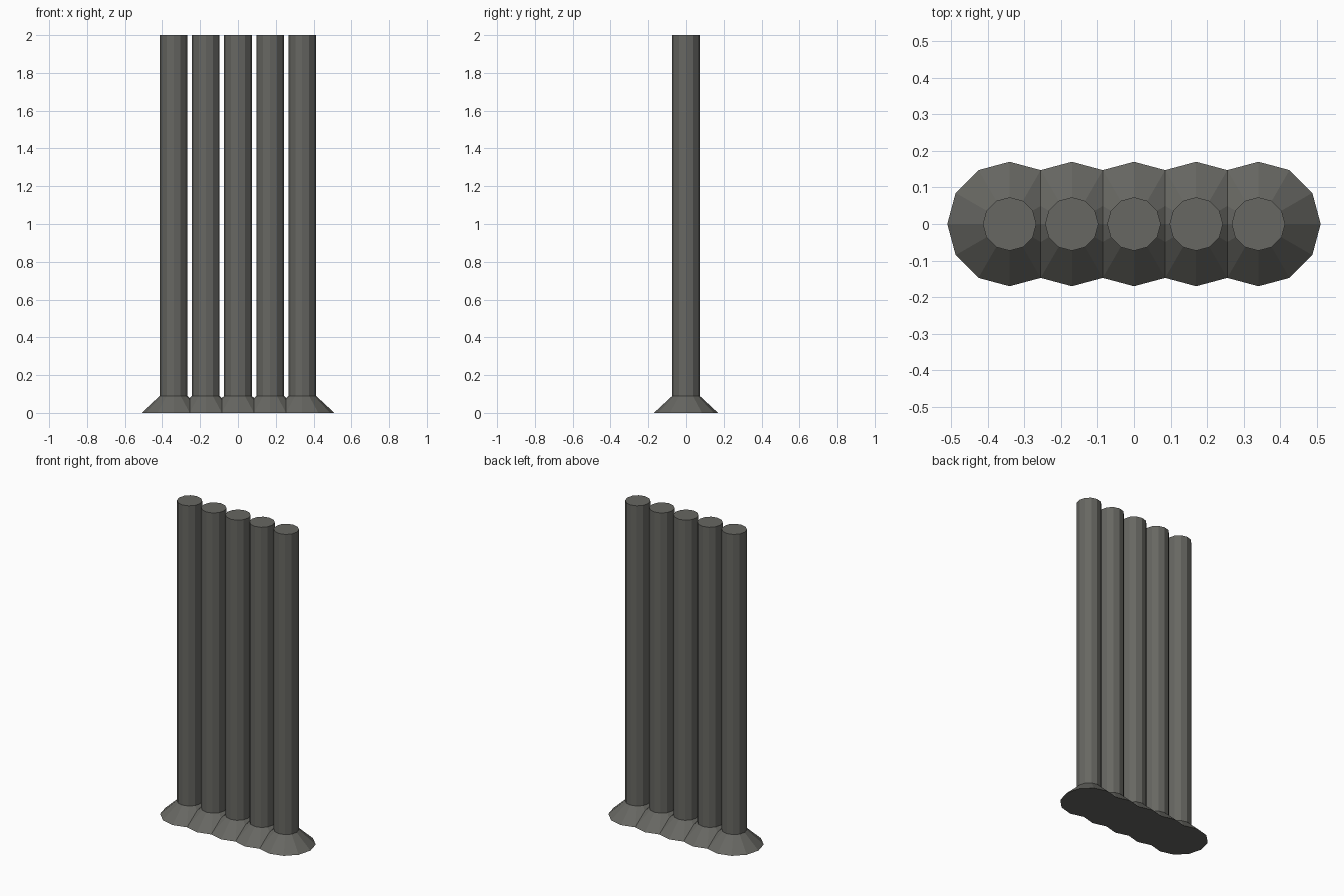
import bpy, bmesh, math
from mathutils import Vector

if "Cube" in bpy.data.objects:
    bpy.data.objects.remove(bpy.data.objects["Cube"])

SIDES, SPACING, COUNT = 12, 0.17, 5
R_POST, R_FOOT = 0.073, 0.17
Z_FOOT, HEIGHT = 0.09, 2.0

grey = bpy.data.materials.new("dark_warm_grey")
grey.diffuse_color = (0.135, 0.135, 0.122, 1.0)
grey.use_nodes = True
grey.node_tree.nodes["Principled BSDF"].inputs["Base Color"].default_value = grey.diffuse_color


def ring(bm, r, z):
    return [bm.verts.new((r * math.cos(2 * math.pi * i / SIDES),
                          r * math.sin(2 * math.pi * i / SIDES), z))
            for i in range(SIDES)]


def bridge(bm, a, b):
    for i in range(SIDES):
        j = (i + 1) % SIDES
        bm.faces.new((a[i], a[j], b[j], b[i]))


def finish(bm, name, x):
    mesh = bpy.data.meshes.new(name)
    bm.to_mesh(mesh)
    bm.free()
    mesh.materials.append(grey)
    obj = bpy.data.objects.new(name, mesh)
    obj.location.x = x
    bpy.context.collection.objects.link(obj)


for n in range(COUNT):
    x = (n - (COUNT - 1) / 2) * SPACING

    # Upright post with a closed top
    bm = bmesh.new()
    low, high = ring(bm, R_POST, Z_FOOT), ring(bm, R_POST, HEIGHT)
    bridge(bm, low, high)
    bm.faces.new(high)
    finish(bm, f"post_{n + 1}", x)

    # Flared foot, trimmed where it meets its neighbours
    bm = bmesh.new()
    low, high = ring(bm, R_FOOT, 0), ring(bm, R_POST, Z_FOOT)
    bridge(bm, low, high)
    bm.faces.new(low[::-1])
    for side, has_neighbour in ((-1, n > 0), (1, n < COUNT - 1)):
        if has_neighbour:
            bmesh.ops.bisect_plane(
                bm, geom=bm.verts[:] + bm.edges[:] + bm.faces[:], dist=1e-5,
                plane_co=Vector((side * SPACING / 2, 0, 0)),
                plane_no=Vector((side, 0, 0)), clear_outer=True)
    finish(bm, f"flared_foot_{n + 1}", x)
